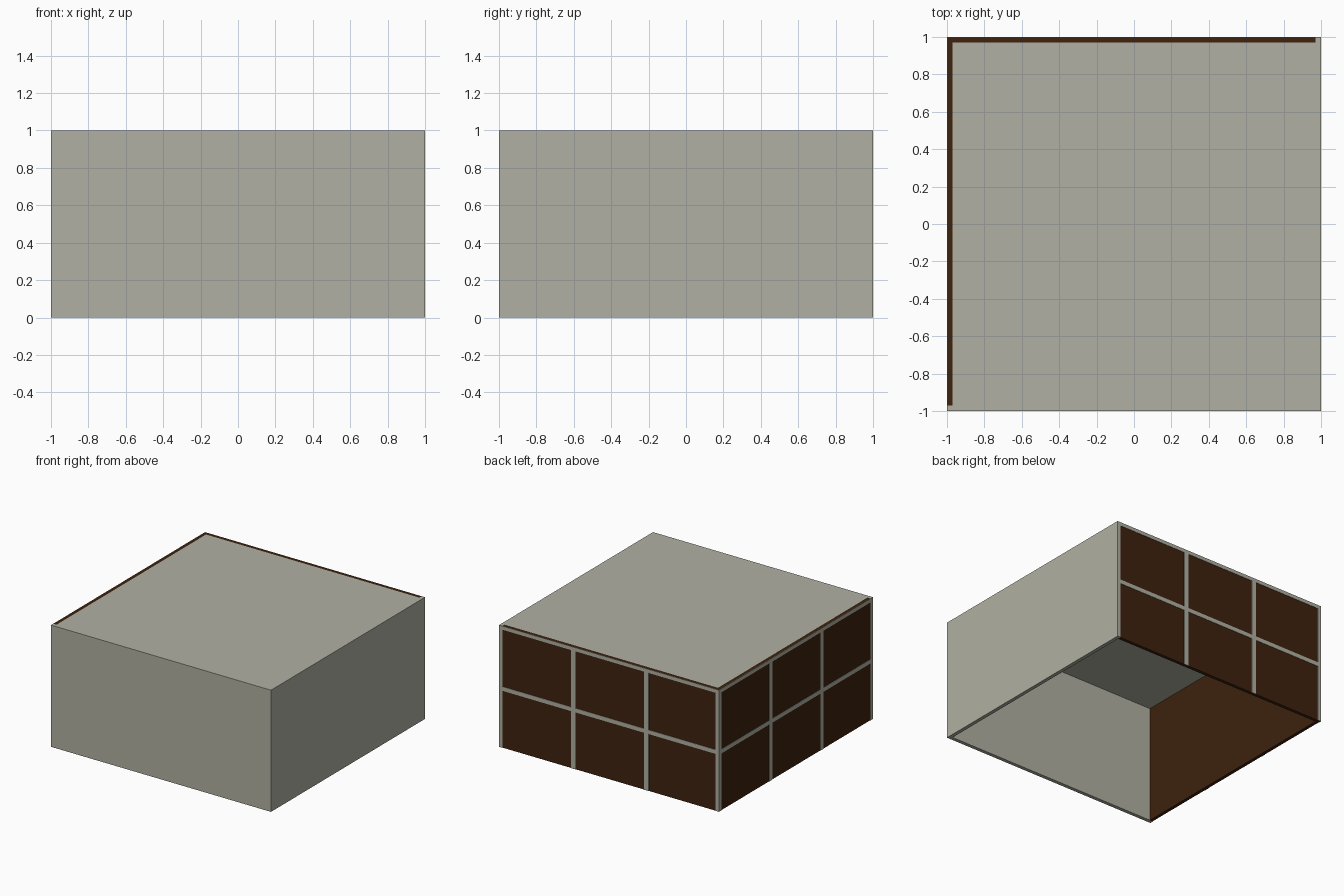
import bpy
import bmesh

if "Cube" in bpy.data.objects:
    bpy.data.objects.remove(bpy.data.objects["Cube"])


def material(name, rgb):
    m = bpy.data.materials.new(name)
    m.diffuse_color = (*rgb, 1.0)
    m.use_nodes = True
    m.node_tree.nodes["Principled BSDF"].inputs["Base Color"].default_value = m.diffuse_color
    return m


GREY = material("stone_grey", (0.434, 0.434, 0.366))
BROWN = material("dark_brown", (0.047, 0.016, 0.0044))

T = 0.03      # wall thickness
I = 1 - T     # inner face of the walls
D = 0.003     # depth of the window frame plates
P = 1 - D     # outer face of the brown panels


def boxes(name, mat, spans):
    """One object made of boxes given as (x0, x1, y0, y1, z0, z1)."""
    bm = bmesh.new()
    for x0, x1, y0, y1, z0, z1 in spans:
        verts = bmesh.ops.create_cube(bm, size=1)["verts"]
        for v in verts:
            v.co.x = x1 if v.co.x > 0 else x0
            v.co.y = y1 if v.co.y > 0 else y0
            v.co.z = z1 if v.co.z > 0 else z0
    mesh = bpy.data.meshes.new(name)
    bm.to_mesh(mesh)
    bm.free()
    mesh.materials.append(mat)
    obj = bpy.data.objects.new(name, mesh)
    bpy.context.collection.objects.link(obj)
    return obj


# Solid walls and roof, open underneath
boxes("front_wall", GREY, [(-1, 1, -1, -I, 0, 1)])
boxes("right_wall", GREY, [(I, 1, -I, 1, 0, 1)])
boxes("roof", GREY, [(-I, I, -I, I, I, 1)])

# Brown panels on the back and left
boxes("back_panel", BROWN, [(-P, I, I, P, 0, 1)])
boxes("left_panel", BROWN, [(-P, -I, -I, I, 0, 1)])


def frame_rects(outer):
    """Rectangles (along0, along1, z0, z1) of a three by two window grid."""
    bars = [(0.305, 0.345), (-0.36, -0.32)]
    rects = [(-I, outer, I, 1)]                       # top rail
    rects += [(a, b, 0, I) for a, b in bars]          # mullions
    gaps = [(-I, -0.36), (-0.32, 0.305), (0.345, I)]
    rects += [(a, b, 0.468, 0.502) for a, b in gaps]  # middle rail
    return rects


# Thin frames over the panels, with a shared corner post
boxes("back_frame", GREY,
      [(a, b, P, 1, z0, z1) for a, b, z0, z1 in frame_rects(I)]
      + [(-1, -I, P, 1, 0, 1)])
boxes("left_frame", GREY,
      [(-1, -P, a, b, z0, z1) for a, b, z0, z1 in frame_rects(I)]
      + [(-1, -P, I, P, 0, 1)])
